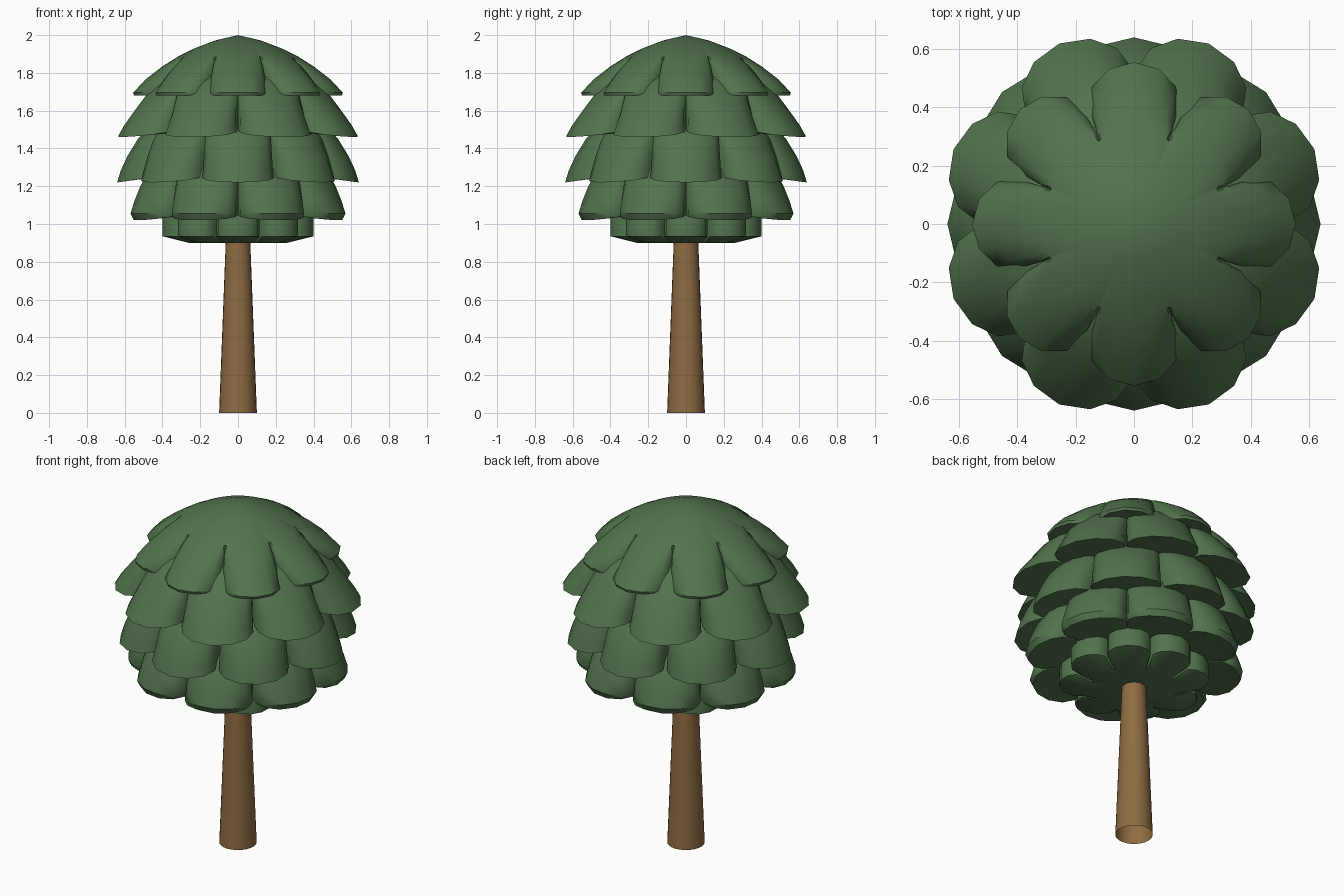
import bpy, bmesh, math

if "Cube" in bpy.data.objects:
    bpy.data.objects.remove(bpy.data.objects["Cube"])

def material(name, color):
    m = bpy.data.materials.new(name)
    m.diffuse_color = color
    m.use_nodes = True
    m.node_tree.nodes["Principled BSDF"].inputs["Base Color"].default_value = m.diffuse_color
    return m

GREEN = material("leaf_green", (0.085, 0.17, 0.075, 1))
BROWN = material("bark_brown", (0.27, 0.15, 0.055, 1))

def finish(bm, name, mat, angle):
    bmesh.ops.recalc_face_normals(bm, faces=bm.faces)
    me = bpy.data.meshes.new(name)
    bm.to_mesh(me)
    bm.free()
    ob = bpy.data.objects.new(name, me)
    bpy.context.collection.objects.link(ob)
    me.materials.append(mat)
    bpy.ops.object.select_all(action='DESELECT')
    bpy.context.view_layer.objects.active = ob
    ob.select_set(True)
    bpy.ops.object.shade_smooth_by_angle(angle=math.radians(angle))
    return ob

# One lobe: (angle from lobe centre, share of the notch depth)
HALF = [(0, 0), (9.2, .08), (17, .3), (21.2, .6), (22.5, 1)]
LOBE = [(-a, g) for a, g in HALF[:0:-1]] + HALF[:-1]

def leaf_layer(name, offset, notch, rings, lift=0):
    """Skin rings of (radius, z, scallop amount); lift raises the notches of the hem."""
    bm = bmesh.new()
    loops = []
    for r, z, s in rings:
        if r == 0:
            loops.append([bm.verts.new((0, 0, z))])
            continue
        loop = []
        for k in range(8):
            for a, g in LOBE:
                t = math.radians(k * 45 + a + offset)
                q = r * (1 - (1 - notch) * g * s)
                up = lift * g if s == 1 else 0
                loop.append(bm.verts.new((q * math.cos(t), q * math.sin(t), z + up)))
        loops.append(loop)
    for A, B in zip(loops, loops[1:]):
        n = max(len(A), len(B))
        for i in range(n):
            j = (i + 1) % n
            if len(A) == 1:
                bm.faces.new((A[0], B[i], B[j]))
            elif len(B) == 1:
                bm.faces.new((A[i], B[0], A[j]))
            else:
                bm.faces.new((A[i], B[i], B[j], A[j]))
    return finish(bm, name, GREEN, 42)

# Foliage, from crown to base
leaf_layer("foliage_crown", 0, .62, [
    (0, 2.0, 0), (.12, 1.972, 0), (.23, 1.93, .02), (.32, 1.885, .1), (.40, 1.835, .4),
    (.49, 1.765, .8), (.555, 1.695, 1), (.55, 1.68, 1), (.30, 1.69, 0), (0, 1.69, 0)])
leaf_layer("foliage_upper", 22.5, .68, [
    (0, 1.82, 0), (.32, 1.81, 0), (.42, 1.755, .1), (.51, 1.675, .4), (.58, 1.59, .7),
    (.635, 1.52, .9), (.67, 1.46, 1), (.36, 1.49, 0), (0, 1.49, 0)], .04)
leaf_layer("foliage_middle", 0, .69, [
    (0, 1.61, 0), (.35, 1.60, 0), (.44, 1.54, .1), (.53, 1.45, .5), (.585, 1.36, .8),
    (.62, 1.285, .95), (.64, 1.22, 1), (.36, 1.26, 0), (0, 1.26, 0)], .04)
leaf_layer("foliage_lower", 22.5, .74, [
    (0, 1.37, 0), (.38, 1.36, 0), (.48, 1.29, .4), (.54, 1.20, .75), (.575, 1.12, .9),
    (.597, 1.055, .98), (.58, 1.02, 1), (.33, 1.05, 0), (0, 1.05, 0)], .03)
leaf_layer("foliage_base", 0, .66, [
    (0, 1.11, 0), (.25, 1.11, 0), (.37, 1.08, .8), (.40, 1.03, 1), (.40, .935, 1),
    (.26, .90, .5), (0, .90, 0)])

# Trunk: open tapered tube
bm = bmesh.new()
bmesh.ops.create_cone(bm, cap_ends=False, segments=24, radius1=.10, radius2=.064, depth=.93)
bmesh.ops.translate(bm, verts=bm.verts, vec=(0, 0, .465))
finish(bm, "trunk", BROWN, 40)
